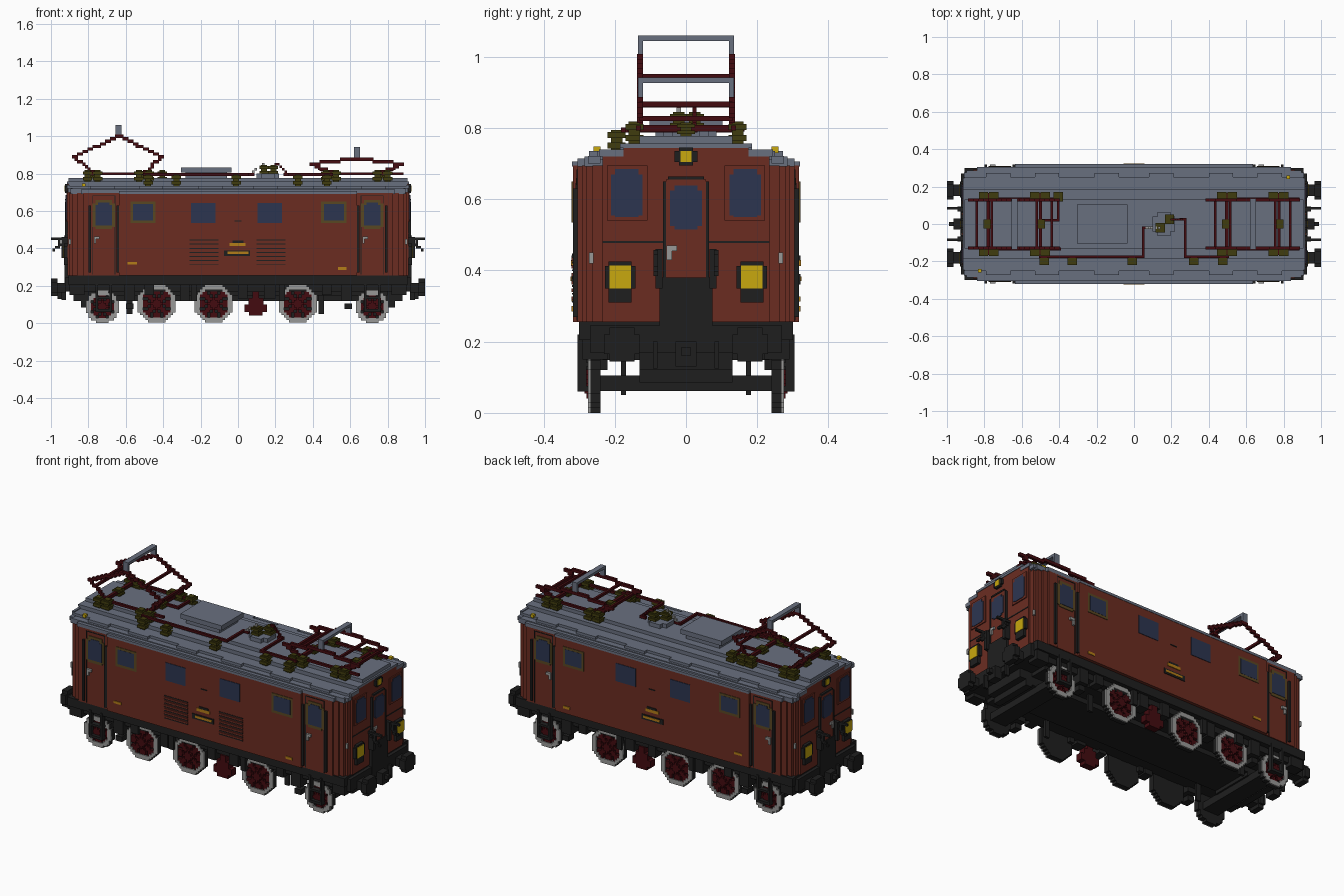
import bpy, bmesh, math
from mathutils import Vector

cube = bpy.data.objects.get("Cube")
if cube:
    bpy.data.objects.remove(cube, do_unlink=True)

V = 0.0135  # block size of the stepped style


def material(name, hex_code):
    rgb = [int(hex_code[i:i + 2], 16) / 255 for i in (0, 2, 4)]
    col = [c / 12.92 if c < 0.04 else ((c + 0.055) / 1.055) ** 2.4 for c in rgb] + [1]
    m = bpy.data.materials.new(name)
    m.use_nodes = True
    m.diffuse_color = col
    m.node_tree.nodes["Principled BSDF"].inputs["Base Color"].default_value = col
    return m


BODY = material("red brown paint", "6b2c21")
ROOF = material("blue grey roof", "69707f")
DARK = material("black metal", "1f1f1f")
RIM = material("light grey steel", "999997")
RED = material("dark red metal", "430b10")
GLASS = material("blue glass", "2c3550")
OLIVE = material("olive ceramic", "403c0e")
BROWN = material("brown window frame", "594722")
GOLD = material("orange plate", "b47d18")
YELLOW = material("yellow lamp", "c8a80e")


def build(name, mat, boxes):
    """One object made of axis aligned blocks (x0, x1, y0, y1, z0, z1)."""
    bm = bmesh.new()
    for b in boxes:
        r = bmesh.ops.create_cube(bm, size=1)
        lo, hi = Vector(b[::2]), Vector(b[1::2])
        for v in r["verts"]:
            v.co = (lo + hi) / 2 + Vector(c * (q - p) for c, p, q in zip(v.co, lo, hi))
    mesh = bpy.data.meshes.new(name)
    bm.to_mesh(mesh)
    bm.free()
    mesh.materials.append(mat)
    ob = bpy.data.objects.new(name, mesh)
    bpy.context.collection.objects.link(ob)


def flip(boxes, axis):
    """Add copies mirrored across x (0) or y (1)."""
    out = list(boxes)
    for b in boxes:
        c = list(b)
        c[2 * axis], c[2 * axis + 1] = -b[2 * axis + 1], -b[2 * axis]
        out.append(tuple(c))
    return out


def four(boxes):
    return flip(flip(boxes, 0), 1)


def block(hx, hy, z0, z1):
    return (-hx, hx, -hy, hy, z0, z1)


def post(x, y, r, z0, z1):
    return (x - r, x + r, y - r, y + r, z0, z1)


def side(x0, x1, z0, z1, y=0.318, t=0.004):
    """Plate on both long sides."""
    return flip([(x0, x1, y - t, y + t, z0, z1)], 1)


def end(y0, y1, z0, z1, x=0.912, t=0.006):
    """Plate on both ends, mirrored left and right."""
    return four([(x - t, x + t, y0, y1, z0, z1)])


def stair(p, q, y0, y1, h=V / 2):
    """Stepped bar in the xz plane."""
    n = max(1, round(max(abs(q[0] - p[0]), abs(q[1] - p[1])) / V))
    out = []
    for i in range(n + 1):
        x, z = [round((a + (b - a) * i / n) / V) * V for a, b in zip(p, q)]
        out.append((x - h, x + h, y0, y1, z - h, z + h))
    return out


def disc(cx, cz, r, y0, y1, keep):
    """Stepped disc in the xz plane, with cells chosen by radius and angle."""
    n = math.ceil(r / V)
    out = []
    for i in range(-n, n + 1):
        for k in range(-n, n + 1):
            d, a = math.hypot(i, k) * V, math.atan2(k, i)
            if d <= r and keep(d, a):
                x, z = cx + i * V, cz + k * V
                out.append((x - V / 2, x + V / 2, y0, y1, z - V / 2, z + V / 2))
    return out


# Body shell with stepped corners and arched ends
plan = [(.635, .318), (.83, .305), (.86, .292), (.885, .279), (.9, .262), (.912, .235)]
build("body", BODY, [block(x, y, .255, .695) for x, y in plan]
      + [block(.912, .235, .69, .72), block(.912, .175, .71, .745)])

# Roof in steps
build("roof", ROOF, [block(.635, .32, .692, .706), block(.895, .285, .692, .72), block(.84, .305, .692, .715),
                     block(.905, .25, .71, .735), block(.905, .185, .735, .757), block(.905, .13, .755, .777)]
      + four([(.9, .915, .175, .245, .72, .74), (.885, .91, .24, .275, .7, .722)])
      + flip([(.9, .915, -.185, .185, .744, .757)], 0)
      + four([(x, x + .13, .2, .272, .715, .735) for x in (.08, .4, .66)]))
build("roof_hatch", ROOF, [(-.28, -.06, -.085, .085, .77, .81), (-.305, -.035, -.103, .103, .805, .833)])
build("switch_base", ROOF, [(.1, .22, -.04, .04, .77, .8), (.125, .195, -.065, .065, .77, .8)])
build("roof_horns", YELLOW, [post(-.825, -.25, .01, .73, .748), post(.825, .25, .01, .73, .748)])

# Side windows, doors and panels
framed = [(-.575, -.44), (.445, .58)]
plain = [(-.25, -.12), (.105, .235)]
build("window_frames", BROWN, [b for x0, x1 in framed for b in side(x0, x1, .535, .65, t=.003)]
      + [b for s in (-1, 1) for b in side(s * .718 - .06, s * .718 + .06, .515, .64, .305)
         + side(s * .718 - .045, s * .718 + .045, .505, .66, .305)])
build("side_windows", GLASS, [b for x0, x1 in framed for b in side(x0 + V, x1 - V, .55, .637)]
      + [b for x0, x1 in plain for b in side(x0, x1, .537, .643, t=.003)]
      + [b for s in (-1, 1) for b in side(s * .718 - .044, s * .718 + .044, .522, .632, .305, .006)
         + side(s * .718 - .03, s * .718 + .03, .522, .645, .305, .006)])
build("door_handrails", DARK, four([(x, x + V, .3, .317, .27, .63) for x in (.636, .785)]))
build("door_seams", DARK, four([(x, x + .004, .3, .308, .26, .68) for x in (.655, .775)]
                               + [(.655, .779, .3, .308, .68, .684)]))
build("door_handles", RIM, [b for x in (-.755, .68) for b in side(x - .015, x + .015, .45, .465, .305, .012)
                            + side(x - .015, x - .003, .425, .45, .305, .01)])
build("side_plates", GOLD, side(-.045, .04, .413, .43, t=.005) + side(-.055, .055, .37, .383, t=.006)
      + side(-.59, -.54, .313, .327) + side(.535, .58, .285, .3))
build("plate_backings", DARK, side(-.075, .065, .36, .39) + side(-.03, .03, .43, .442) + side(-.02, .02, .545, .55))
build("vent_slats", DARK, [(x, x + .155, -.32, -.314, .31 + i * .022, .315 + i * .022)
                           for x in (-.26, .1) for i in range(7)])
build("vent_frames", BODY, [(x, x + .155, -.322, -.314, .317 + i * .022, .327 + i * .022)
                            for x in (-.26, .1) for i in range(6)])

# End faces: windows, gangway door, lamps and rails
build("end_window_frames", BODY, end(.108, .222, .54, .695))
build("end_windows", GLASS, end(.122, .21, .555, .67, t=.009) + end(.133, .2, .55, .685, t=.009)
      + end(-.045, .045, .525, .625, t=.014) + end(-.032, .032, .515, .638, t=.014))
build("end_door_frame", DARK, end(.056, .064, .38, .65, t=.013) + end(-.05, .05, .655, .664, t=.013)
      + end(.062, .235, .477, .483, t=.002))
build("end_door", BODY, end(-.056, .056, .38, .655, t=.01))
build("gangway_plate", DARK, end(-.075, .075, .2, .38, t=.016) + end(.066, .085, .35, .46, x=.925, t=.02))
build("gangway_rails", DARK, four([(.9, 1, .078, .091, .445, .458), (.95, .963, .078, .091, .41, .445)]
                                  + stair((.925, .43), (.985, .39), .078, .091)))
build("end_door_handles", RIM, flip([(.915, .93, -.055, -.025, .455, .47),
                                     (.915, .93, -.055, -.04, .43, .455)], 0)
      + end(.26, .272, .42, .45, .9, .006))
build("lamp_housings", DARK, end(.142, .228, .35, .412, .91, .02) + end(.153, .217, .31, .425, .91, .02)
      + end(-.033, .033, .705, .735, .912, .012) + end(-.02, .02, .695, .745, .912, .012))
build("lamps", YELLOW, end(.155, .215, .35, .414, .93, .003) + end(-.016, .016, .704, .736, .924, .003))

# Underframe and running gear
build("underframe", DARK, [block(.905, .3, .205, .256), block(.925, .27, .17, .245), block(.8, .235, .148, .21),
                           block(.88, .13, .12, .2)])
build("side_equipment", DARK, four([(x, x + w, .22, .29, z, .215) for x, w, z in
                                    ((.55, .06, .12), (.45, .05, .15), (.22, .03, .12), (.82, .08, .15))])
      + flip([(-.31, -.26, .22, .285, .12, .21), (.0, .05, .22, .285, .13, .21), (.14, .2, .22, .285, .13, .21)], 1))
build("truck_beams", DARK, flip([(.67, .77, -.245, .245, .062, .105), (.66, .84, -.13, .13, .1, .15),
                                 (.8, .84, -.13, .13, .085, .15)], 0))
build("brake_hangers", DARK, flip([(x, x + .03, .168, .182, .05, .15) for x in (-.595, .43)]
                                  + [(x, x + .04, .23, .285, .075, .105) for x in (-.6, .57)], 1))
build("door_steps", DARK, four([(.675, .688, .28, .305, .06, .22), (.748, .761, .28, .305, .06, .22),
                                (.675, .761, .275, .305, .06, .075), (.675, .761, .275, .305, .13, .142)]))
build("buffer_shafts", DARK, four([(.92, .98, .15, .21, .165, .215)]))
build("buffer_heads", DARK, four([(.965, 1, .13, .23, .165, .22), (.965, 1, .145, .215, .145, .24)]))
build("couplings", DARK, flip([(.92, .965, -.03, .03, .13, .2), (.93, .99, -.012, .012, .16, .185)], 0)
      + four([(.92, .945, .08, .093, .125, .2)]))

big, small = (.105, (-.435, -.13, .32)), (.088, (-.725, .718))
rims, spokes, hubs, tyres = [], [], [], []
for r, centres in (big, small):
    for c in centres:
        rims += disc(c, r, r, .268, .275, lambda d, a: d > r - .026)
        spokes += disc(c, r, r - .02, .25, .27, lambda d, a: d < .035 or math.cos(8 * a) > -.4)
        hubs += disc(c, r, .028, .27, .285, lambda d, a: True)
        tyres += disc(c, r, r, .24, .252, lambda d, a: True)
        tyres += disc(c, r, r, .25, .269, lambda d, a: d > r - .026)
build("wheel_rims", RIM, flip(rims, 1))
build("wheel_spokes", RED, flip(spokes, 1))
build("wheel_hubs", RED, flip(hubs, 1))
build("wheel_tyres", DARK, flip(tyres, 1))
build("axles", DARK, [(c - .02, c + .02, -.25, .25, .15, .18) for c in big[1]])
build("drive_crank", RED, flip([(.095 - w, .095 + w, .24, .28, z, z + .04)
                                for w, z in ((.035, .04), (.06, .06), (.04, .095), (.018, .13))], 1))


# Current collectors: folding diamond, base, crossbars and contact shoe
def collector(name, cx, knee, top):
    arms = []
    for s in (-1, 1):
        k = (cx + s * .24, knee)
        arms += stair((cx + s * .135, .805), k, .121, .137, .009) + stair(k, (cx, top), .121, .137, .009)
    bars = [(x - .009, x + .009, -.165, .165, .79, .808) for x in (cx - .14, cx + .14)]
    bars += [(x - .007, x + .007, -.13, .13, z - .007, z + .007) for s in (-1, 1)
             for x, z in ((cx + s * .12, (knee + top) / 2), (cx + s * .2, knee - .025))]
    rails = flip([(cx - .16, cx + .25, .126, .141, .793, .807)], 1)
    build(name + "_arms", RED, flip(arms, 1) + bars + rails)
    build(name + "_shoe", ROOF, [(cx - .016, cx + .016, -.135, .135, top + .045, top + .06)]
          + flip([(cx - .016, cx + .016, .121, .135, top, top + .05)], 1))


collector("raised_collector", -.64, .89, 1.0)
collector("lowered_collector", .635, .852, .882)


# Insulators with ribbed stacks
def insulator(x, y, z, h):
    return [post(x, y, .016, z, z + h), post(x, y, .025, z + .2 * h, z + .45 * h),
            post(x, y, .025, z + .65 * h, z + .9 * h)]


spots = [(cx + s * d, y) for cx in (-.64, .635) for s in (-1, 1) for d in (.11, .165) for y in (-.145, .145)]
spots += [(-.405, .145)]
build("roof_insulators", OLIVE, [b for x, y in spots for b in insulator(x, y, .75, .068)]
      + [b for cx in (-.64, .635) for s in (-1, 1) for b in insulator(cx + s * .14, 0, .775, .04)]
      + [b for x in (-.48, -.33, -.01, .32, .475) for b in insulator(x, -.195, .73, .065)]
      + [b for x, y in ((.14, -.02), (.19, .025)) for b in insulator(x, y, .79, .055)])


# Roof cables routed between corner points
def cable(points, z):
    return [(min(a[0], b[0]) - .007, max(a[0], b[0]) + .007, min(a[1], b[1]) - .007, max(a[1], b[1]) + .007,
             z, z + .014) for a, b in zip(points, points[1:])]


build("roof_cables", RED, cable([(-.5, -.175), (.05, -.175), (.05, -.02), (.08, -.02)], .788)
      + cable([(.25, .025), (.275, .025), (.275, -.175), (.5, -.175)], .788)
      + cable([(-.405, .14), (-.405, .02), (-.5, .02)], .788)
      + stair((.2, .855), (.265, .8), .018, .03))
build("switch_leads", RIM, stair((.07, .795), (.13, .855), -.026, -.014))
